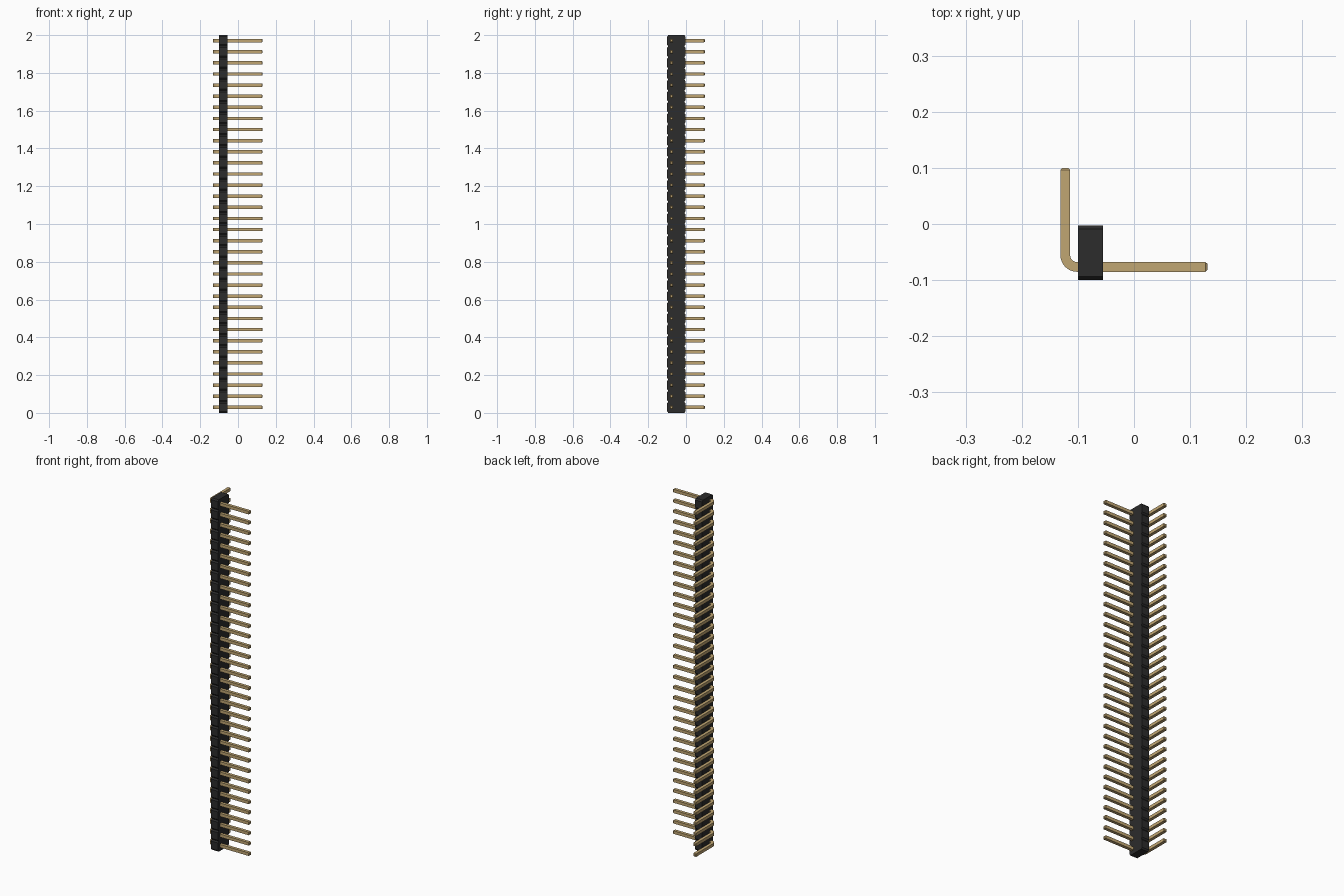
import bpy, bmesh, math
from mathutils import Vector

COUNT = 34
PITCH = 2 / COUNT

if "Cube" in bpy.data.objects:
    bpy.data.objects.remove(bpy.data.objects["Cube"])


def material(name, colour, metallic=0.0):
    mat = bpy.data.materials.new(name)
    mat.use_nodes = True
    mat.diffuse_color = colour
    mat.node_tree.nodes["Principled BSDF"].inputs["Base Color"].default_value = colour
    return mat


def make_object(name, bm, mat):
    bmesh.ops.recalc_face_normals(bm, faces=bm.faces)
    mesh = bpy.data.meshes.new(name)
    bm.to_mesh(mesh)
    bm.free()
    mesh.materials.append(mat)
    obj = bpy.data.objects.new(name, mesh)
    bpy.context.collection.objects.link(obj)
    return obj


black = material("black plastic", (0.025, 0.025, 0.025, 1))
gold = material("gold metal", (0.53, 0.38, 0.17, 1))

# Housing: one chamfered block per pin, joined into a notched strip
X0, X1, Y0, Y1 = -0.1, -0.055, -0.1, -0.003
CY, CZ = 0.006, 0.008
outline = []
for i in range(COUNT):
    low, high = i * PITCH, (i + 1) * PITCH
    outline += [(Y0 + CY, low), (Y0, low + CZ), (Y0, high - CZ)]
outline.append((Y0 + CY, 2))
outline += [(Y0 + Y1 - y, 2 - z) for y, z in outline]

bm = bmesh.new()
face = bm.faces.new([bm.verts.new((X0, y, z)) for y, z in outline])
side = bmesh.ops.extrude_face_region(bm, geom=[face])
bmesh.ops.translate(bm, vec=(X1 - X0, 0, 0),
                    verts=[v for v in side["geom"] if isinstance(v, bmesh.types.BMVert)])
bmesh.ops.triangulate(bm, faces=[f for f in bm.faces if len(f.verts) > 4])
make_object("housing", bm, black)

# Pin: square wire swept along a right-angle path, with tapered tips
HALF, TIP, TAPER = 0.0087, 0.0055, 0.004
LEFT, FRONT, BEND = -0.1225, -0.0765, 0.021
ALONG_Y, ALONG_X = Vector((0, -1, 0)), Vector((1, 0, 0))
rings = [(Vector((LEFT, 0.1, 0)), ALONG_Y, TIP),
         (Vector((LEFT, 0.1 - TAPER, 0)), ALONG_Y, HALF)]
centre = Vector((LEFT + BEND, FRONT + BEND, 0))
STEPS = 8
for i in range(STEPS + 1):
    a = math.pi / 2 * i / STEPS
    direction = Vector((math.sin(a), -math.cos(a), 0))
    rings.append((centre + BEND * Vector((-math.cos(a), -math.sin(a), 0)), direction, HALF))
rings += [(Vector((0.131 - TAPER, FRONT, 0)), ALONG_X, HALF),
          (Vector((0.131, FRONT, 0)), ALONG_X, TIP)]

bm = bmesh.new()
loops = []
up = Vector((0, 0, 1))
for point, direction, half in rings:
    across = direction.cross(up)
    loops.append([bm.verts.new(point + across * half * s + up * half * t)
                  for s, t in ((-1, -1), (1, -1), (1, 1), (-1, 1))])
for a, b in zip(loops, loops[1:]):
    for k in range(4):
        n = (k + 1) % 4
        bm.faces.new((a[k], a[n], b[n], b[k]))
bm.faces.new(loops[0])
bm.faces.new(loops[-1])
pins = make_object("pins", bm, gold)
pins.location.z = PITCH / 2

# Repeat the pin up the strip
array = pins.modifiers.new("row", 'ARRAY')
array.count = COUNT
array.use_relative_offset = False
array.use_constant_offset = True
array.constant_offset_displace = (0, 0, PITCH)

# Smooth only the bends
bpy.ops.object.select_all(action='DESELECT')
pins.select_set(True)
bpy.context.view_layer.objects.active = pins
bpy.ops.object.shade_smooth_by_angle(angle=math.radians(25))
